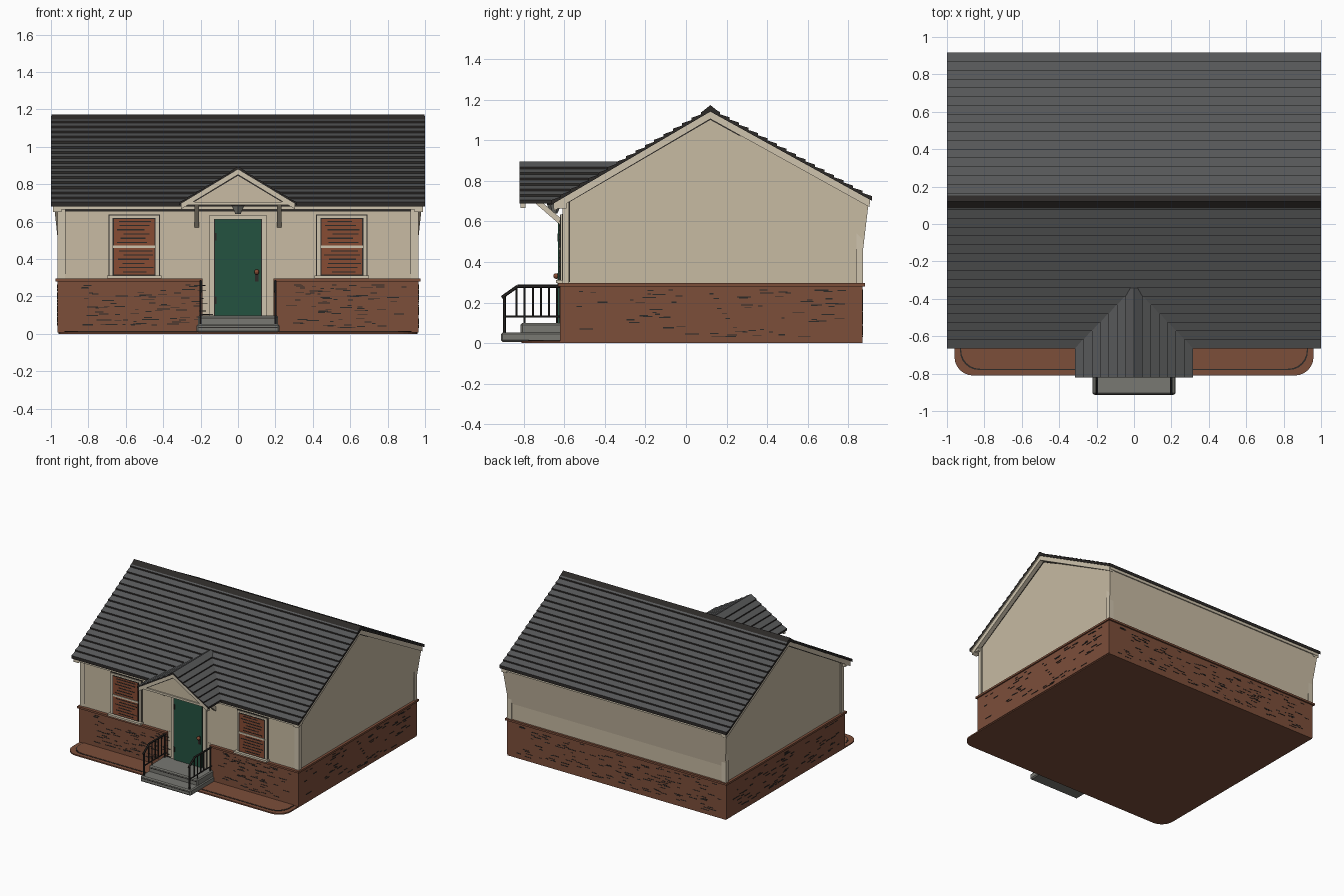
import bpy, bmesh, math, random
from mathutils import Vector, Matrix

random.seed(4)
if "Cube" in bpy.data.objects:
    bpy.data.objects.remove(bpy.data.objects["Cube"])


def material(name, r, g, b):
    col = [(c / 255 / 12.92 if c < 11 else ((c / 255 + 0.055) / 1.055) ** 2.4) for c in (r, g, b)] + [1]
    m = bpy.data.materials.new(name)
    m.use_nodes = True
    m.diffuse_color = col
    node = m.node_tree.nodes["Principled BSDF"]
    node.inputs["Base Color"].default_value = col
    node.inputs["Roughness"].default_value = 0.9
    return m


BRICK = material("brick", 124, 78, 58)
SIDING = material("siding", 200, 187, 163)
TRIM = material("trim", 207, 196, 174)
SHINGLE = material("shingle", 87, 88, 89)
INK = material("dark_line", 44, 41, 39)
GREEN = material("door_green", 36, 82, 64)
STONE = material("step_grey", 120, 120, 114)
BLIND = material("blind_brown", 135, 76, 52)


def finish(name, bm, *mats):
    bmesh.ops.recalc_face_normals(bm, faces=bm.faces)
    me = bpy.data.meshes.new(name)
    bm.to_mesh(me)
    bm.free()
    for m in mats:
        me.materials.append(m)
    ob = bpy.data.objects.new(name, me)
    bpy.context.scene.collection.objects.link(ob)
    return ob


def add_box(bm, lo, hi):
    lo, hi = Vector(lo), Vector(hi)
    mat = Matrix.Translation((lo + hi) / 2) @ Matrix.Diagonal((*(hi - lo), 1))
    bmesh.ops.create_cube(bm, size=1, matrix=mat)


def box(name, lo, hi, mat):
    bm = bmesh.new()
    add_box(bm, lo, hi)
    return finish(name, bm, mat)


def prism(name, pts, axis, a, b, *mats):
    """Extrude a 2D outline along one axis from a to b."""
    place = {"x": lambda u, v, w: (w, u, v), "y": lambda u, v, w: (u, w, v), "z": lambda u, v, w: (u, v, w)}[axis]
    bm = bmesh.new()
    ends = [[bm.verts.new(place(u, v, w)) for u, v in pts] for w in (a, b)]
    for ring in ends:
        bm.faces.new(ring)
    for i in range(len(pts)):
        j = (i + 1) % len(pts)
        bm.faces.new((ends[0][i], ends[0][j], ends[1][j], ends[1][i]))
    return finish(name, bm, *mats)


def bar(bm, p, q, r):
    p, q = Vector(p), Vector(q)
    d = q - p
    mat = Matrix.Translation((p + q) / 2) @ d.to_track_quat("Z", "Y").to_matrix().to_4x4()
    bmesh.ops.create_cone(bm, segments=6, radius1=r, radius2=r, depth=d.length, cap_ends=True, matrix=mat)


def roof(name, e1, ridge, e2, rows, step, thick, axis, a, b):
    """Gable roof with stepped courses: dark risers, pale underside."""
    def slope(e):
        e, r = Vector(e), Vector(ridge)
        out = []
        for i in range(rows):
            p, q = e.lerp(r, i / rows), e.lerp(r, (i + 1) / rows)
            out += [(p.x, p.y), (q.x, q.y - step)]
        return out
    under = [(u, v - thick) for u, v in (e2, ridge, e1)]
    outline = slope(e1)[:-1] + [ridge] + slope(e2)[:-1][::-1] + under
    ob = prism(name, outline, axis, a, b, SHINGLE, INK, TRIM)
    for f in ob.data.polygons:
        f.material_index = 1 if abs(f.normal.z) < 0.3 else (2 if f.normal.z < 0 else 0)
    return ob


def chevron(name, e1, ridge, e2, drop, width, axis, a, b):
    top = [(u, v - drop) for u, v in (e1, ridge, e2)]
    low = [(u, v - drop - width) for u, v in (e2, ridge, e1)]
    return prism(name, top + low, axis, a, b, TRIM)


# Ground slab with rounded front corners and an edging line
def slab_outline(inset, r=0.1):
    x, f, k = 0.96 - inset, -0.81 + inset, 0.87 - inset
    arc = [(x - r + r * math.cos(t), f + r - r * math.sin(t)) for t in (math.radians(15 * i) for i in range(7))]
    return [(x, k)] + arc + [(-u, v) for u, v in arc[::-1]] + [(-x, k)]


prism("ground_slab", slab_outline(0), "z", 0, 0.010, BRICK)
prism("slab_edging_line", slab_outline(0.03), "z", 0.008, 0.012, INK)
prism("slab_paving", slab_outline(0.036), "z", 0.008, 0.014, BRICK)

# Brick base, open behind the entry
box("brick_base", (-0.965, -0.6, 0.008), (0.965, 0.87, 0.285), BRICK)
for s, side in ((-1, "right"), (1, "left")):
    x0, x1 = sorted((s * 0.19, s * 0.965))
    box(side + "_front_brick", (x0, -0.62, 0.008), (x1, -0.59, 0.285), BRICK)
    c0, c1 = sorted((s * 0.19, s * 0.975))
    box(side + "_front_brick_cap", (c0, -0.63, 0.28), (c1, -0.58, 0.295), BRICK)
    g0, g1 = sorted((s * 0.94, s * 0.975))
    box(side + "_brick_cap", (g0, -0.63, 0.28), (g1, 0.882, 0.295), BRICK)
box("back_brick_cap", (-0.975, 0.85, 0.28), (0.975, 0.882, 0.295), BRICK)
box("entry_wall", (-0.19, -0.606, 0.05), (0.19, -0.59, 0.3), SIDING)

# Scattered mortar dashes on the brick
bm = bmesh.new()
for _ in range(150):
    w, z = random.uniform(0.015, 0.07), random.uniform(0.03, 0.26)
    h, s = random.uniform(0.003, 0.006), random.choice((-1, 1))
    y = random.uniform(-0.55, 0.75)
    add_box(bm, (s * 0.966 - 0.002, y, z), (s * 0.966 + 0.002, y + w, z + h))
    x = random.uniform(0.2, 0.88) * s
    add_box(bm, (x, -0.622, z), (x + w, -0.618, z + h))
    x = random.uniform(-0.93, 0.87)
    add_box(bm, (x, 0.868, z), (x + w, 0.872, z + h))
finish("mortar_dashes", bm, INK)

# Sided walls, flared at the back eave
walls = prism("siding_walls", [(-0.605, 0.28), (0.865, 0.28), (0.868, 0.42), (0.9, 0.69), (0.12, 1.13), (-0.605, 0.69)],
              "x", -0.955, 0.955, SIDING)
for v in walls.data.vertices:
    if v.co.y > 0.89:
        v.co.x *= 1.03

# Main roof, rake boards, eaves and corner boards
FRONT, RIDGE, BACK = (-0.665, 0.705), (0.12, 1.165), (0.917, 0.725)
roof("main_roof", FRONT, RIDGE, BACK, 17, 0.011, 0.024, "x", -1, 1)
prism("ridge_cap", [(0.085, 1.145), (0.12, 1.173), (0.155, 1.145)], "x", -0.998, 0.998, INK)
box("front_soffit", (-0.985, -0.653, 0.664), (0.985, -0.59, 0.69), TRIM)
box("front_eave_line", (-0.95, -0.609, 0.655), (0.95, -0.6, 0.664), INK)
box("back_fascia", (-0.985, 0.89, 0.685), (0.985, 0.908, 0.71), TRIM)
for s, side in ((-1, "right"), (1, "left")):
    a, b = sorted((s * 0.945, s * 0.99))
    chevron(side + "_rake_board", (-0.65, 0.712), RIDGE, (0.905, 0.73), 0.02, 0.04, "x", a, b)
    a, b = sorted((s * 0.945, s * 0.958))
    chevron(side + "_rake_shadow_line", (-0.6, 0.745), RIDGE, (0.86, 0.757), 0.055, 0.01, "x", a, b).data.materials[0] = INK
    for y in (-0.61, 0.84):
        a, b = sorted((s * 0.925, s * 0.964))
        box(side + "_corner_board", (a, y, 0.295), (b, y + 0.032, 0.69), TRIM)
    a, b = sorted((s * 0.921, s * 0.926))
    box(side + "_corner_line", (a, -0.608, 0.32), (b, -0.6, 0.66), INK)
    a, b = sorted((s * 0.95, s * 0.957))
    box(side + "_gable_corner_line", (a, -0.577, 0.3), (b, -0.572, 0.7), INK)

# Entry gable
PEAK = (0, 0.895)
roof("entry_roof", (-0.315, 0.705), PEAK, (0.315, 0.705), 7, 0.009, 0.016, "y", -0.82, -0.33)
prism("entry_pediment", [(-0.29, 0.692), (0.29, 0.692), (0, 0.87)], "y", -0.8, -0.59, SIDING)
chevron("entry_rake_board", (-0.305, 0.71), PEAK, (0.305, 0.71), 0.014, 0.03, "y", -0.817, -0.79)
chevron("entry_rake_line", (-0.25, 0.745), PEAK, (0.25, 0.745), 0.044, 0.006, "y", -0.803, -0.79).data.materials[0] = INK
box("pediment_board", (-0.27, -0.81, 0.688), (0.27, -0.79, 0.704), TRIM)
for s, side in ((-1, "right"), (1, "left")):
    prism(side + "_bracket", [(-0.75, 0.695), (-0.71, 0.695), (-0.6, 0.6), (-0.6, 0.565)], "x",
          s * 0.22 - 0.012, s * 0.22 + 0.012, TRIM)

# Front door
box("door_frame", (-0.152, -0.622, 0.09), (0.152, -0.6, 0.635), TRIM)
box("door_gap_line", (-0.129, -0.625, 0.095), (0.129, -0.61, 0.615), INK)
box("door", (-0.124, -0.63, 0.098), (0.124, -0.61, 0.61), GREEN)
for z in (0.16, 0.5):
    box("door_hinge", (-0.126, -0.633, z), (-0.115, -0.62, z + 0.04), INK)
bm = bmesh.new()
bmesh.ops.create_uvsphere(bm, u_segments=10, v_segments=6, radius=0.014, matrix=Matrix.Translation((0.1, -0.64, 0.33)))
finish("door_knob", bm, BLIND)
box("door_lock_plate", (0.092, -0.633, 0.28), (0.11, -0.62, 0.345), INK)

# Lantern over the door
bm = bmesh.new()
bmesh.ops.create_cone(bm, segments=6, radius1=0.016, radius2=0.036, depth=0.045, cap_ends=True,
                      matrix=Matrix.Translation((0, -0.65, 0.662)))
finish("door_lantern", bm, STONE)
box("lantern_cap", (-0.034, -0.684, 0.683), (0.034, -0.616, 0.69), INK)

# Windows with slatted blinds
for cx, side in ((-0.555, "right"), (0.555, "left")):
    box(side + "_window_outline", (cx - 0.137, -0.611, 0.298), (cx + 0.137, -0.6, 0.637), INK)
    box(side + "_window_frame", (cx - 0.133, -0.618, 0.302), (cx + 0.133, -0.6, 0.633), TRIM)
    box(side + "_window_recess", (cx - 0.115, -0.620, 0.312), (cx + 0.115, -0.61, 0.62), INK)
    box(side + "_blind", (cx - 0.108, -0.622, 0.317), (cx + 0.108, -0.61, 0.615), BLIND)
    box(side + "_window_sill", (cx - 0.145, -0.64, 0.296), (cx + 0.145, -0.6, 0.311), TRIM)
    box(side + "_window_rail", (cx - 0.115, -0.627, 0.458), (cx + 0.115, -0.61, 0.472), TRIM)
    bm = bmesh.new()
    for i in range(13):
        z = 0.328 + i * 0.0225
        a, b = random.uniform(-0.105, -0.05), random.uniform(0.05, 0.105)
        add_box(bm, (cx + a, -0.624, z), (cx + b, -0.62, z + 0.006))
    finish(side + "_blind_slat_lines", bm, INK)

# Porch steps
for name, y, z, hw in (("lower_step", -0.912, 0.052, 0.222), ("landing", -0.815, 0.098, 0.215)):
    ob = box(name, (-hw, y, 0.006), (hw, -0.6, z), STONE)
    bev = ob.modifiers.new("soft_edge", "BEVEL")
    bev.width, bev.segments = 0.008, 1
    box(name + "_nosing_line", (-hw + 0.01, y - 0.001, z - 0.02), (hw - 0.01, y + 0.004, z - 0.015), INK)

# Porch railings
for s, side in ((-1, "right"), (1, "left")):
    x = s * 0.2
    bm = bmesh.new()
    bar(bm, (x, -0.62, 0.28), (x, -0.83, 0.28), 0.008)
    bar(bm, (x, -0.83, 0.28), (x, -0.908, 0.225), 0.008)
    bar(bm, (x, -0.62, 0.13), (x, -0.895, 0.13), 0.005)
    bar(bm, (x, -0.895, 0.05), (x, -0.895, 0.23), 0.007)
    for i in range(6):
        y = -0.835 + i * 0.04
        bar(bm, (x, y, 0.095 if i in (1, 5) else 0.13), (x, y, 0.28), 0.005)
    finish(side + "_railing", bm, INK)
